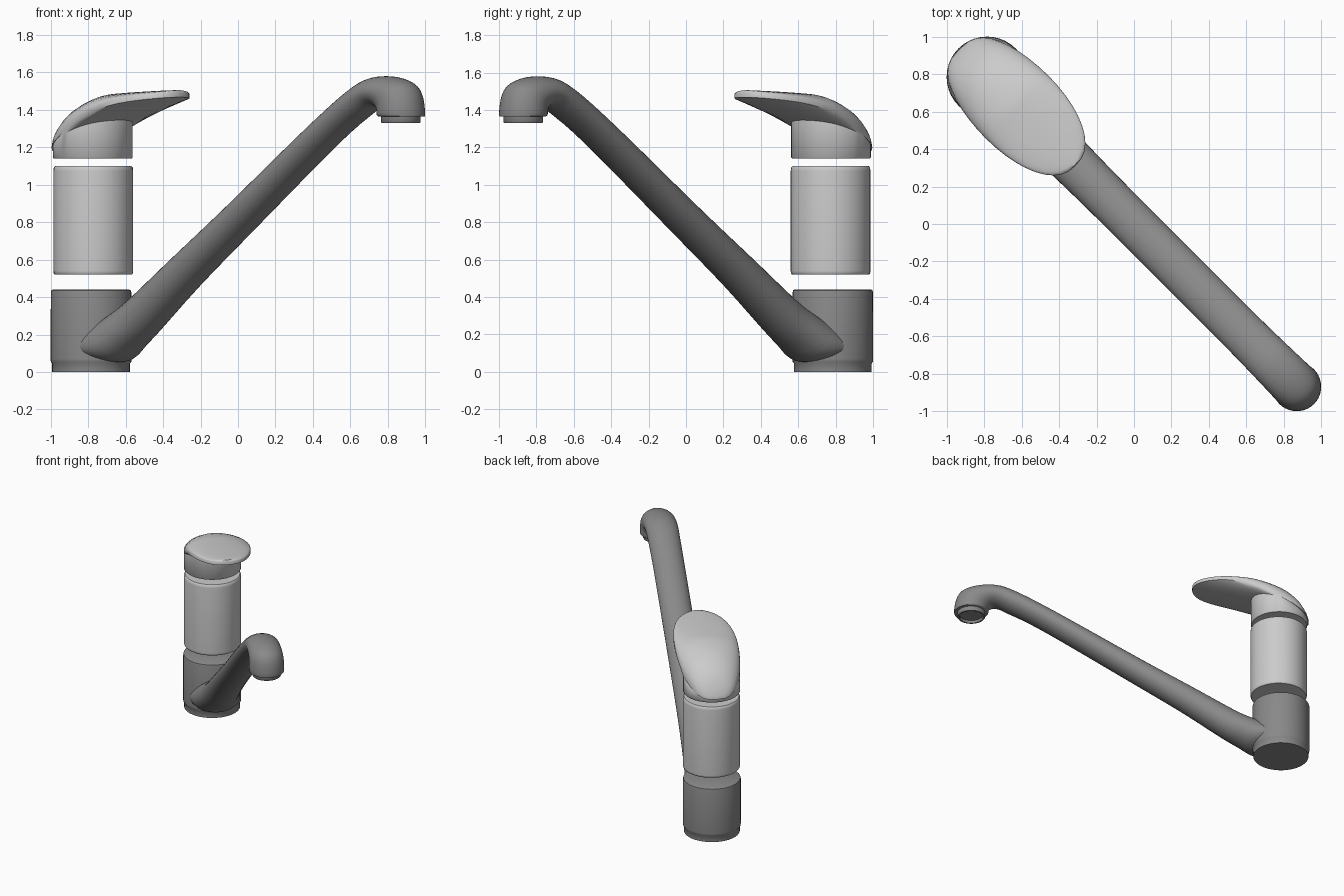
import bpy, bmesh, math

if "Cube" in bpy.data.objects:
    bpy.data.objects.remove(bpy.data.objects["Cube"])

TURN = -math.pi / 4   # everything is built along local X, then turned onto the diagonal
N = 40


def dark():
    m = bpy.data.materials.new("dark_metal")
    m.diffuse_color = (0.25, 0.25, 0.25, 1)
    m.use_nodes = True
    m.node_tree.nodes["Principled BSDF"].inputs["Base Color"].default_value = m.diffuse_color
    return m


DARK = dark()


def loft(name, rings, material=None, angle=40):
    """Skin a list of equal-length closed rings and cap both ends."""
    bm = bmesh.new()
    rows = [[bm.verts.new(p) for p in r] for r in rings]
    for a, b in zip(rows, rows[1:]):
        n = len(a)
        for i in range(n):
            j = (i + 1) % n
            bm.faces.new((a[i], a[j], b[j], b[i]))
    bm.faces.new(rows[0][::-1])
    bm.faces.new(rows[-1])
    bmesh.ops.recalc_face_normals(bm, faces=bm.faces)
    me = bpy.data.meshes.new(name)
    bm.to_mesh(me)
    bm.free()
    ob = bpy.data.objects.new(name, me)
    bpy.context.collection.objects.link(ob)
    ob.rotation_euler.z = TURN
    if material:
        me.materials.append(material)
    bpy.ops.object.select_all(action='DESELECT')
    ob.select_set(True)
    bpy.context.view_layer.objects.active = ob
    bpy.ops.object.shade_smooth_by_angle(angle=math.radians(angle))
    return ob


def circle(s, r, z):
    return [(s + r * math.cos(2 * math.pi * i / N), r * math.sin(2 * math.pi * i / N), z)
            for i in range(N)]


def lathe(name, s, profile, material=None):
    return loft(name, [circle(s, r, z) for r, z in profile], material)


def smooth_rows(rows, sub):
    """Catmull-Rom through rows of numbers."""
    out = []
    for i in range(len(rows) - 1):
        q = [rows[max(i - 1, 0)], rows[i], rows[i + 1], rows[min(i + 2, len(rows) - 1)]]
        for k in range(sub):
            t = k / sub
            out.append([0.5 * (2 * b + (c - a) * t + (2 * a - 5 * b + 4 * c - d) * t * t
                               + (3 * b - a - 3 * c + d) * t ** 3) for a, b, c, d in zip(*q)])
    return out + [rows[-1]]


def lookup(table):
    pts = smooth_rows(table, 6)

    def f(s):
        if s <= pts[0][0]:
            return pts[0][1]
        for (a, za), (b, zb) in zip(pts, pts[1:]):
            if s <= b:
                return za + (zb - za) * (s - a) / (b - a)
        return pts[-1][1]
    return f


# Base and body
lathe("base", -1.11, [(0.208, 0), (0.208, 0.045), (0.215, 0.055), (0.216, 0.07),
                      (0.215, 0.425), (0.212, 0.436), (0.205, 0.44)], DARK)
lathe("body", -1.093, [(0.206, 0.52), (0.212, 0.527), (0.213, 0.54), (0.213, 1.075),
                       (0.211, 1.092), (0.204, 1.10)])

# Spout: upper edge (s, z), lower edge (s, z), half width
spout = [(-1.12, .20, -1.0, .055, .19), (-1.03, .25, -.88, .055, .185),
         (-.91, .315, -.77, .125, .158), (-.773, .396, -.641, .214, .135),
         (-.459, .611, -.341, .449, .122), (-.053, .883, .053, .737, .118),
         (.452, 1.232, .549, 1.098, .118), (.72, 1.412, .80, 1.272, .118),
         (.88, 1.51, .965, 1.37, .12), (1.0, 1.565, 1.03, 1.41, .122),
         (1.11, 1.58, 1.07, 1.418, .124), (1.22, 1.57, 1.088, 1.41, .126),
         (1.305, 1.535, 1.098, 1.398, .128), (1.345, 1.47, 1.10, 1.388, .13),
         (1.36, 1.375, 1.10, 1.375, .13), (1.35, 1.365, 1.11, 1.365, .12)]
rings = []
for us, uz, ls, lz, w in smooth_rows(spout, 3):
    ring = []
    for i in range(N):
        a = 2 * math.pi * i / N
        k = math.sin(a) / 2
        ring.append(((us + ls) / 2 + (us - ls) * k, w * math.cos(a), (uz + lz) / 2 + (uz - lz) * k))
    rings.append(ring)
loft("spout", rings, DARK)

# Outlet nozzle with a recessed underside
lathe("nozzle", 1.23, [(0.105, 1.38), (0.106, 1.335), (0.102, 1.33), (0.09, 1.33), (0.088, 1.35)], DARK)

# Lever handle: round neck flowing into an egg-shaped blade
MID, HALF, WIDE = -0.88, 0.44, 0.237
edge_z = lookup([(-1.32, 1.17), (-1.2, 1.245), (-1.05, 1.33), (-.9, 1.40), (-.7, 1.455), (-.44, 1.49)])
top_z = lookup([(-1.32, 1.18), (-1.25, 1.31), (-1.13, 1.41), (-.95, 1.475), (-.8, 1.49), (-.44, 1.505)])


def half_width(s):
    c = max(-1, min(1, (s - MID) / HALF))
    return WIDE * (1 - c * c) ** (0.35 if c < 0 else 0.425)


def outline(i):
    a = 2 * math.pi * i / N
    s = MID + HALF * math.cos(a)
    return s, math.copysign(half_width(s), math.sin(a))


neck, under, lip, rim = [], [], [], []
for i, (cs, cy, _) in enumerate(circle(-1.097, 0.213, 0)):
    s, v = outline(i)
    front = (cs + 1.31) / 0.426
    zn = max(1.165, edge_z(cs) - 0.06 * front)
    zl = edge_z(s) - 0.022 * min(1, (s + 1.32) / 0.4)
    neck.append((cs, cy, zn))
    under.append(((cs + s) / 2, (cy + v) / 2, (zn + zl) / 2))
    lip.append((s, v, zl))
    rim.append((s, v, edge_z(s) + 0.002))
rings = [circle(-1.097, 0.207, 1.14), circle(-1.097, 0.213, 1.146), neck, under, lip, rim]
for f in (0.985, 0.95, 0.88, 0.78, 0.64, 0.48, 0.3, 0.12, 0.02):
    ring = []
    for i in range(N):
        s, v = outline(i)
        s, v = MID + (s - MID) * f, v * f
        k = math.sqrt(max(0, 1 - (v / max(half_width(s), 1e-4)) ** 2))
        ring.append((s, v, edge_z(s) + 0.002 + (top_z(s) - edge_z(s)) * k))
    rings.append(ring)
loft("handle", rings, angle=45)
